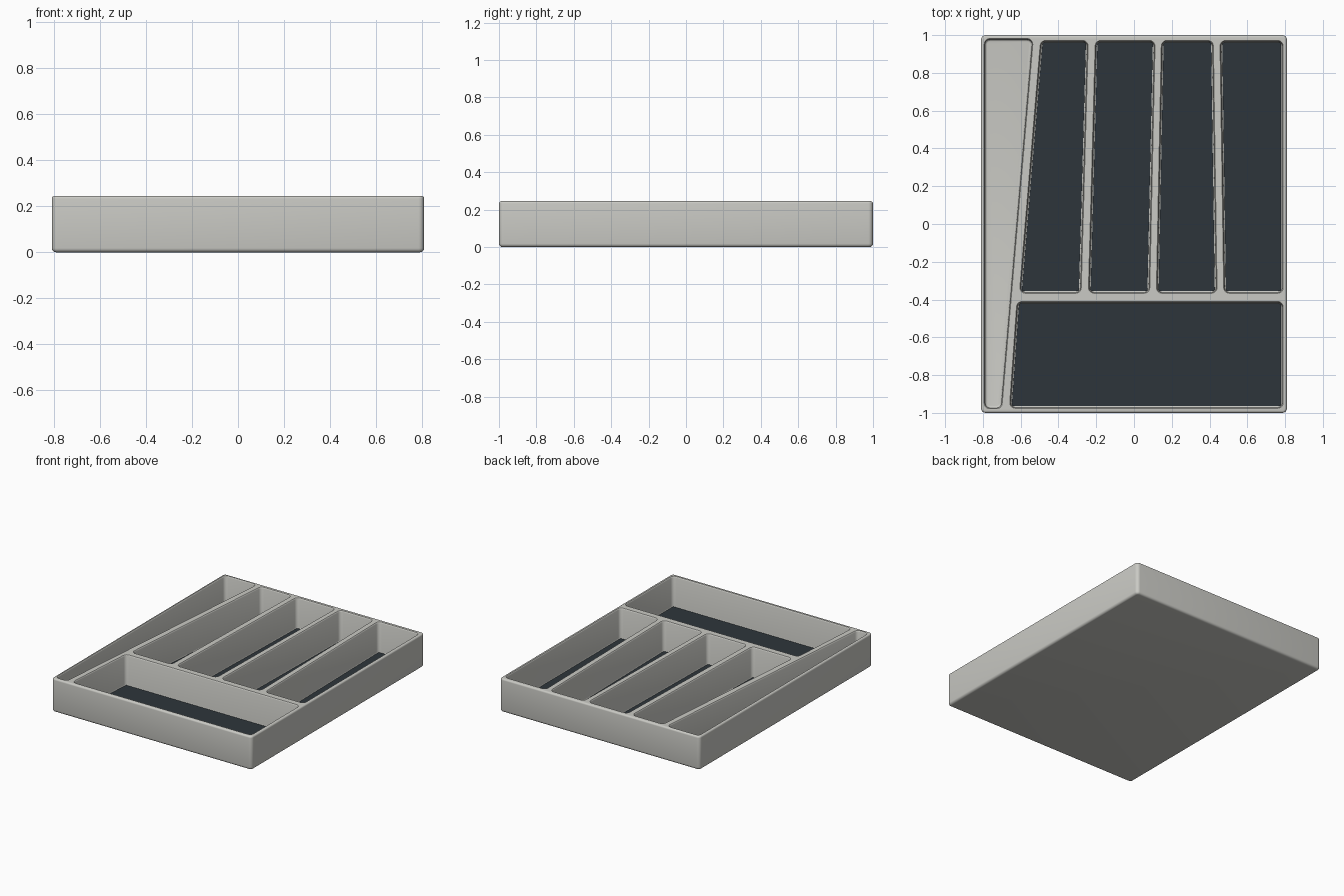
import bpy, bmesh, math
from mathutils import Vector

if "Cube" in bpy.data.objects:
    bpy.data.objects.remove(bpy.data.objects["Cube"])


def material(name, rgb):
    m = bpy.data.materials.new(name)
    m.diffuse_color = (*rgb, 1)
    m.use_nodes = True
    m.node_tree.nodes["Principled BSDF"].inputs["Base Color"].default_value = m.diffuse_color
    return m


GREY = material("warm grey plastic", (0.59, 0.59, 0.555))
DARK = material("dark liner", (0.027, 0.036, 0.043))


def ring(quad, inset, r, seg=5):
    """Rounded outline of a counter-clockwise quad, moved inwards by inset."""
    p = [Vector(q) for q in quad]
    normals = []
    for i in range(4):
        e = (p[(i + 1) % 4] - p[i]).normalized()
        normals.append(Vector((e.y, -e.x)))
    out = []
    for i in range(4):
        a, b = normals[i - 1], normals[i]
        centre = p[i] - (a + b) * (inset + r) / (1 + a.dot(b))
        a0 = math.atan2(a.y, a.x)
        turn = (math.atan2(b.y, b.x) - a0) % (2 * math.pi)
        for k in range(seg + 1):
            t = a0 + turn * k / seg
            out.append(centre + r * Vector((math.cos(t), math.sin(t))))
    return out


def loft(bm, quad, levels, r):
    """Closed solid through rounded outlines at (z, inset) levels."""
    rows = []
    for z, inset in levels:
        pts = ring(quad, inset, max(r - inset, 0.004))
        rows.append([bm.verts.new((q.x, q.y, z)) for q in pts])
    n = len(rows[0])
    for lo, hi in zip(rows, rows[1:]):
        for i in range(n):
            j = (i + 1) % n
            bm.faces.new((lo[i], lo[j], hi[j], hi[i]))
    bm.faces.new(rows[0][::-1])
    bm.faces.new(rows[-1])


def make(name, bm, mat):
    me = bpy.data.meshes.new(name)
    bm.to_mesh(me)
    bm.free()
    me.materials.append(mat)
    ob = bpy.data.objects.new(name, me)
    bpy.context.collection.objects.link(ob)
    return ob


def arc(z0, inset0, r, up):
    """Quarter-round levels for the lower or upper edge of a solid."""
    steps = [math.pi / 2 * k / 4 for k in range(5)]
    if up:
        return [(z0 - r + r * math.sin(t), inset0 + r - r * math.cos(t)) for t in steps]
    return [(z0 + r - r * math.cos(t), inset0 + r - r * math.sin(t)) for t in steps]


def trapezoid(y0, y1, l0, r0, l1, r1):
    return [(l0, y0), (r0, y0), (r1, y1), (l1, y1)]


H, FLOOR = 0.245, 0.02
knife_slot = trapezoid(-0.978, 0.982, -0.793, -0.70, -0.793, -0.533)
lined = {
    "slot_liner_1": trapezoid(-0.367, 0.972, -0.607, -0.28, -0.495, -0.242),
    "slot_liner_2": trapezoid(-0.367, 0.972, -0.242, 0.083, -0.205, 0.112),
    "slot_liner_3": trapezoid(-0.367, 0.972, 0.118, 0.44, 0.145, 0.42),
    "slot_liner_4": trapezoid(-0.367, 0.972, 0.475, 0.79, 0.455, 0.79),
    "front_liner": trapezoid(-0.976, -0.41, -0.66, 0.79, -0.62, 0.79),
}

# Tray body
bm = bmesh.new()
loft(bm, trapezoid(-1, 1, -0.81, 0.81, -0.81, 0.81),
     arc(0, 0, 0.018, False) + arc(H, 0, 0.012, True), 0.025)
tray = make("tray", bm, GREY)

# Compartments: rounded at the floor, flared slightly at the rim
bm = bmesh.new()
for quad in [knife_slot, *lined.values()]:
    loft(bm, quad, arc(FLOOR, 0.006, 0.01, False)
         + [(H - 0.008, 0.005), (H - 0.003, 0.003), (H, 0), (H + 0.05, 0)], 0.03)
cutter = make("compartment_cutter", bm, GREY)
cutter.hide_render = True
mod = tray.modifiers.new("compartments", "BOOLEAN")
mod.operation, mod.solver, mod.object = "DIFFERENCE", "EXACT", cutter
bpy.context.view_layer.objects.active = tray
tray.select_set(True)
bpy.ops.object.modifier_apply(modifier=mod.name)
bpy.data.objects.remove(cutter, do_unlink=True)
bpy.ops.object.shade_smooth_by_angle(angle=math.radians(35))

# Dark liners on the compartment floors
for name, quad in lined.items():
    bm = bmesh.new()
    loft(bm, quad, [(FLOOR - 0.002, 0.012), (FLOOR + 0.006, 0.012)], 0.02)
    make(name, bm, DARK)
